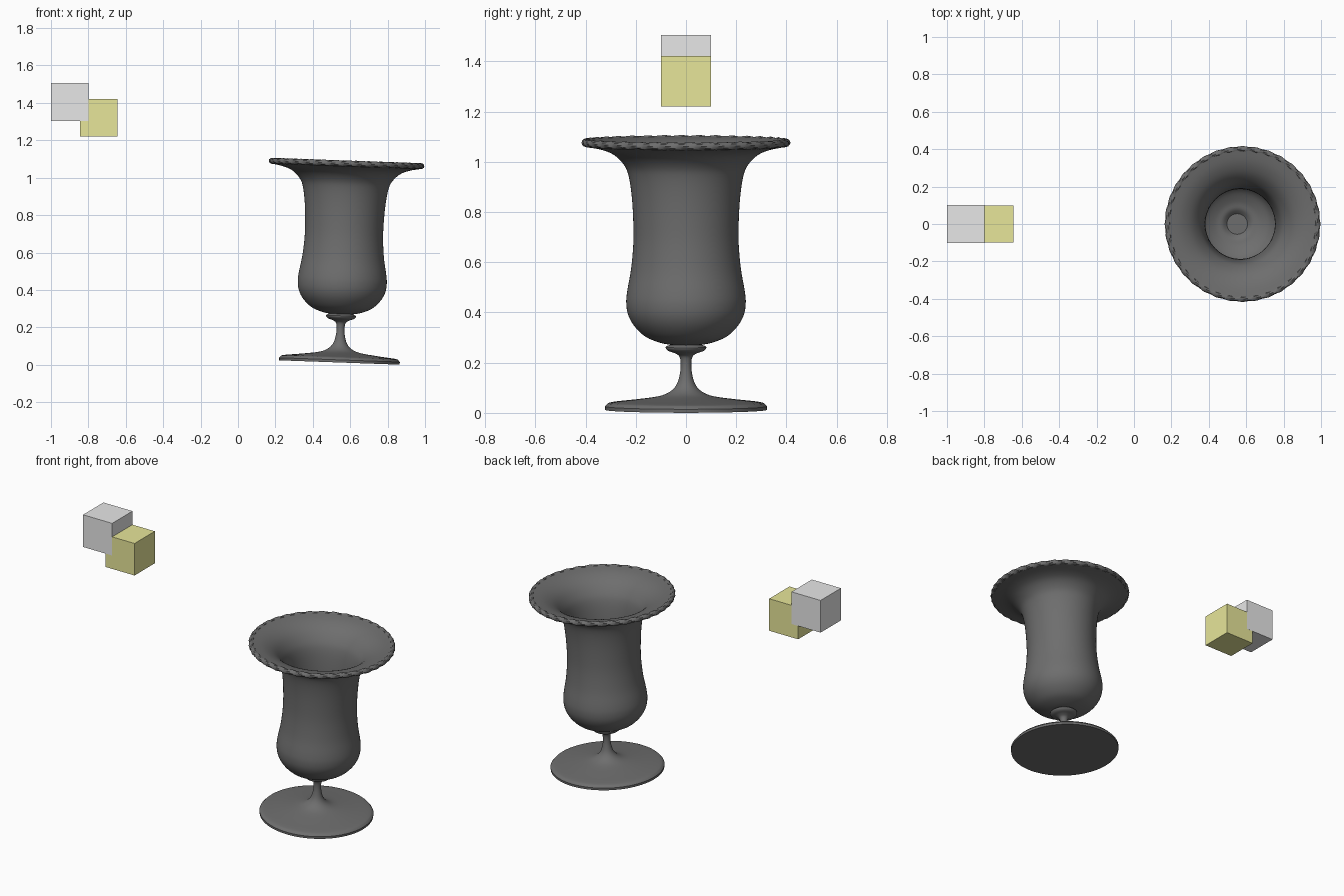
import bpy, bmesh, math
from mathutils import Matrix, Vector

old = bpy.data.objects.get("Cube")
if old:
    bpy.data.objects.remove(old, do_unlink=True)

TILT = Matrix.Translation((0.542, 0, 0.012)) @ Matrix.Rotation(0.036, 4, 'Y')
SEGMENTS = 96


def make_material(name, rgb):
    mat = bpy.data.materials.new(name)
    mat.use_nodes = True
    mat.diffuse_color = (*rgb, 1)
    bsdf = next(n for n in mat.node_tree.nodes if n.type == 'BSDF_PRINCIPLED')
    bsdf.inputs["Base Color"].default_value = (*rgb, 1)
    return mat


def add_object(name, bm, mat, matrix=None, smooth=False):
    bmesh.ops.recalc_face_normals(bm, faces=bm.faces)
    mesh = bpy.data.meshes.new(name)
    bm.to_mesh(mesh)
    bm.free()
    mesh.materials.append(mat)
    obj = bpy.data.objects.new(name, mesh)
    bpy.context.collection.objects.link(obj)
    if matrix:
        obj.matrix_world = matrix
    if smooth:
        bpy.ops.object.select_all(action='DESELECT')
        obj.select_set(True)
        bpy.context.view_layer.objects.active = obj
        bpy.ops.object.shade_smooth_by_angle(angle=math.radians(40))
    return obj


def smooth_path(points, steps=4):
    """Catmull-Rom curve through the profile points."""
    pts = [Vector(p) for p in points]
    pts = [pts[0]] + pts + [pts[-1]]
    path = []
    for a, b, c, d in zip(pts, pts[1:], pts[2:], pts[3:]):
        for i in range(steps):
            t = i / steps
            path.append(0.5 * (2 * b + (c - a) * t + (2 * a - 5 * b + 4 * c - d) * t ** 2
                               + (3 * b - a - 3 * c + d) * t ** 3))
    return path + [pts[-1]]


def lathe(name, path, mat):
    bm = bmesh.new()
    verts = [bm.verts.new((max(r, 0), 0, z)) for r, z in path]
    edges = [bm.edges.new(pair) for pair in zip(verts, verts[1:])]
    bmesh.ops.spin(bm, geom=verts + edges, cent=(0, 0, 0), axis=(0, 0, 1),
                   angle=math.tau, steps=SEGMENTS, use_duplicate=False)
    bmesh.ops.remove_doubles(bm, verts=bm.verts, dist=0.0001)
    return add_object(name, bm, mat, TILT, smooth=True)


def cube(name, size, centre, mat):
    bm = bmesh.new()
    bmesh.ops.create_cube(bm, size=size)
    return add_object(name, bm, mat, Matrix.Translation(centre))


dark = make_material("dark grey metal", (0.155, 0.155, 0.155))
grey = make_material("light grey", (0.8, 0.8, 0.8))
yellow = make_material("pale yellow", (0.8, 0.79, 0.32))

# Foot, stem and collar
foot_edge = [Vector(p) for p in ((0, 0), (0.322, 0), (0.323, 0.014))]
stem = smooth_path([(0.312, 0.026), (0.29, 0.031), (0.2, 0.041), (0.11, 0.054), (0.065, 0.072),
                    (0.038, 0.1), (0.025, 0.14), (0.021, 0.18), (0.026, 0.212), (0.045, 0.226),
                    (0.07, 0.235), (0.081, 0.25), (0.06, 0.262), (0.055, 0.275)])
lathe("foot_and_stem", foot_edge + stem, dark)

# Bowl: outside wall up to the rim, then inside wall down to a small well
outside = smooth_path([(0.05, 0.258), (0.1, 0.267), (0.16, 0.291), (0.205, 0.333), (0.23, 0.378),
                       (0.238, 0.425), (0.234, 0.475), (0.219, 0.56), (0.21, 0.66), (0.21, 0.75),
                       (0.216, 0.85), (0.228, 0.93), (0.246, 0.975), (0.285, 1.015),
                       (0.335, 1.037), (0.4, 1.05)])
inside = smooth_path([(0.4, 1.077), (0.33, 1.062), (0.27, 1.03), (0.226, 0.98), (0.205, 0.93),
                      (0.193, 0.85), (0.187, 0.75), (0.188, 0.66), (0.197, 0.56), (0.212, 0.475),
                      (0.216, 0.425), (0.205, 0.385), (0.175, 0.34), (0.12, 0.307), (0.08, 0.295),
                      (0.055, 0.275)])
lathe("bowl", outside + inside + [Vector((0, 0.275))], dark)

# Twisted rope moulding around the rim
bm = bmesh.new()
around, ring, strands = 288, 12, 3
rows = []
for i in range(around):
    u = math.tau * i / around
    row = []
    for j in range(ring):
        v = math.tau * j / ring
        size = 0.0145 + 0.002 * math.cos(strands * v + 36 * u)
        r = 0.4 + size * math.cos(v)
        row.append(bm.verts.new((r * math.cos(u), r * math.sin(u), 1.065 + size * math.sin(v))))
    rows.append(row)
for i in range(around):
    a, b = rows[i], rows[(i + 1) % around]
    for j in range(ring):
        k = (j + 1) % ring
        bm.faces.new((a[j], b[j], b[k], a[k]))
add_object("rope_rim", bm, dark, TILT, smooth=True)

# Two overlapping cubes
cube("grey_cube", 0.201, (-0.9, 0, 1.405), grey)
cube("yellow_cube", 0.2, (-0.745, 0, 1.321), yellow)
